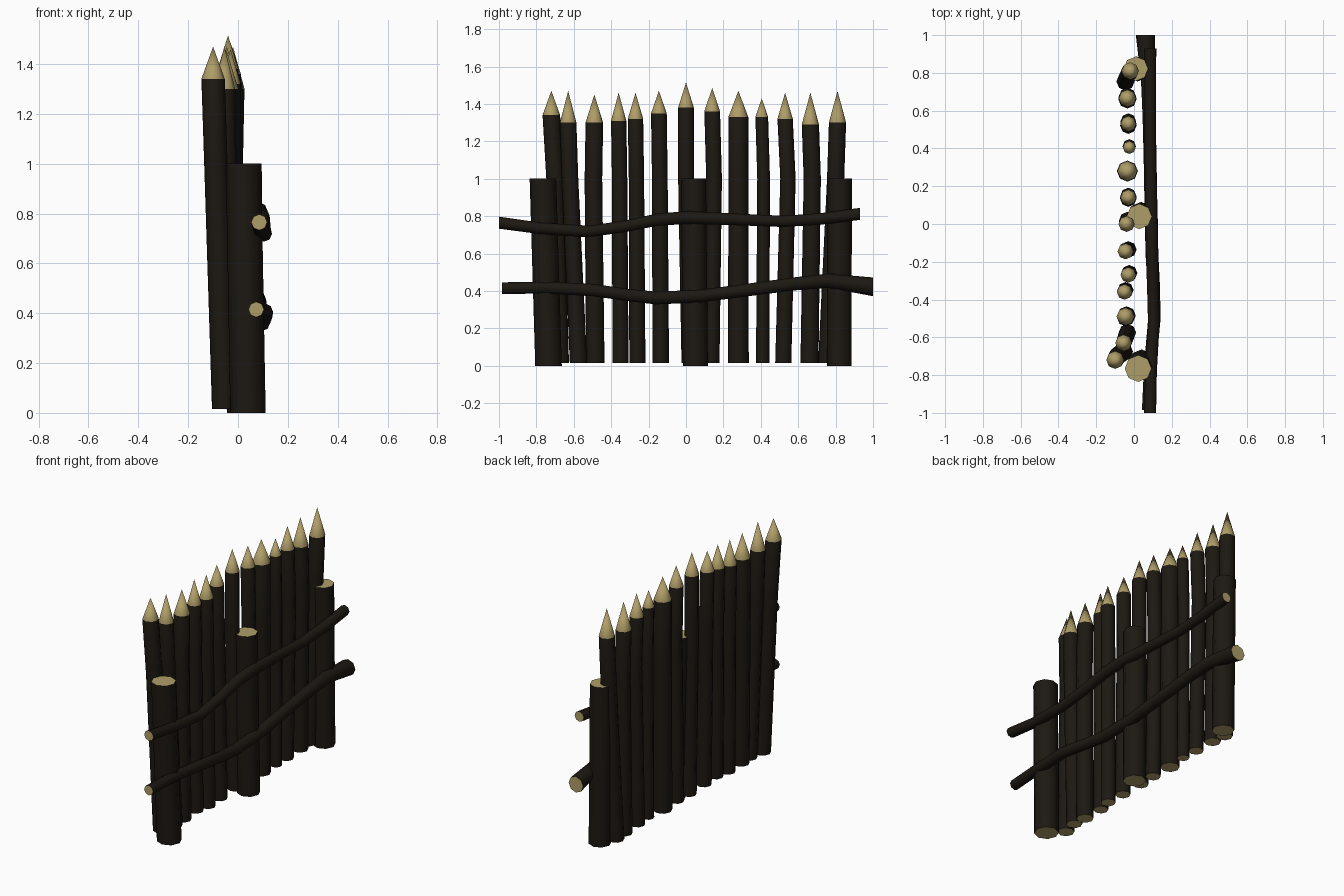
import bpy, bmesh, math
from mathutils import Vector


def material(name, rgb):
    m = bpy.data.materials.new(name)
    m.diffuse_color = (*rgb, 1)
    return m


BARK = material("bark", (0.012, 0.009, 0.006))
WOOD = material("cut_wood", (0.43, 0.34, 0.14))


def log(name, rings, u, v, tip=None, sides=8):
    """Skin a log through rings (x, y, z, radius) lying in the u-v plane."""
    bm = bmesh.new()
    loops = []
    for x, y, z, r in rings:
        loops.append([bm.verts.new(Vector((x, y, z))
                      + Vector(u) * r * math.cos(a) + Vector(v) * r * math.sin(a))
                      for a in (2 * math.pi * i / sides for i in range(sides))])
    for a, b in zip(loops, loops[1:]):
        for i in range(sides):
            j = (i + 1) % sides
            bm.faces.new((a[i], a[j], b[j], b[i]))
    cut = [bm.faces.new(loops[0][::-1])]
    if tip:
        apex = bm.verts.new(tip)
        top = loops[-1]
        cut += [bm.faces.new((top[i], top[(i + 1) % sides], apex)) for i in range(sides)]
    else:
        cut.append(bm.faces.new(loops[-1]))
    for f in cut:
        f.material_index = 1
    bmesh.ops.recalc_face_normals(bm, faces=bm.faces)
    me = bpy.data.meshes.new(name)
    bm.to_mesh(me)
    bm.free()
    me.materials.append(BARK)
    me.materials.append(WOOD)
    ob = bpy.data.objects.new(name, me)
    bpy.context.collection.objects.link(ob)
    bpy.ops.object.select_all(action='DESELECT')
    ob.select_set(True)
    bpy.context.view_layer.objects.active = ob
    bpy.ops.object.shade_smooth_by_angle(angle=math.radians(60))
    return ob


X, Y, Z = (1, 0, 0), (0, 1, 0), (0, 0, 1)

# Sharpened stakes: y bottom, y middle, y top, x bottom, x top, radius, shoulder z, tip z
STAKES = [
    (-.675, -.70, -.72, -.055, -.10, .047, 1.34, 1.47),
    (-.575, -.62, -.63, -.035, -.055, .044, 1.30, 1.47),
    (-.485, -.495, -.49, -.04, -.045, .047, 1.30, 1.45),
    (-.35, -.355, -.36, -.045, -.05, .041, 1.31, 1.46),
    (-.26, -.265, -.27, -.025, -.03, .041, 1.32, 1.46),
    (-.135, -.14, -.145, -.03, -.045, .042, 1.35, 1.47),
    (.02, .0, .0, -.035, -.04, .042, 1.38, 1.515),
    (.135, .15, .14, -.03, -.03, .042, 1.36, 1.485),
    (.28, .28, .28, -.035, -.035, .053, 1.33, 1.47),
    (.41, .415, .405, -.025, -.025, .034, 1.33, 1.43),
    (.52, .545, .53, -.03, -.03, .041, 1.32, 1.46),
    (.66, .675, .665, -.035, -.035, .046, 1.29, 1.46),
    (.755, .80, .81, -.045, -.02, .046, 1.30, 1.47),
]
for n, (yb, ym, yt, xb, xt, r, zs, zt) in enumerate(STAKES, 1):
    xm = xb + (xt - xb) * 0.75
    log(f"stake_{n:02d}",
        [(xb, yb, .015, r * 1.05), (xm, ym, 1.0, r), (xt, yt, zs, r)],
        X, Y, tip=(xt, yt, zt))

# Thick support posts: bottom (x, y), top (x, y), radius
POSTS = [((.04, -.735), (.022, -.765), .071),
         ((.038, .05), (.028, .04), .067),
         ((.02, .82), (.01, .822), .065)]
for n, ((xb, yb), (xt, yt), r) in enumerate(POSTS, 1):
    log(f"post_{n}", [(xb, yb, 0, r), (xt, yt, 1.0, r)], X, Y)

# Wavy cross rails, running along y
log("upper_rail", [
    (.085, -1, .765, .032), (.09, -.78, .735, .031), (.105, -.52, .718, .031),
    (.10, -.33, .745, .031), (.095, -.15, .782, .033), (.092, .02, .793, .034),
    (.088, .28, .782, .031), (.086, .52, .772, .030), (.086, .72, .785, .031),
    (.086, .93, .812, .032)], X, Z)
log("lower_rail", [
    (.073, -.985, .415, .031), (.085, -.75, .418, .032), (.108, -.5, .405, .033),
    (.104, -.32, .380, .033), (.095, -.16, .362, .034), (.09, .08, .373, .034),
    (.085, .35, .408, .034), (.08, .58, .438, .035), (.075, .76, .455, .038),
    (.06, 1, .422, .050)], X, Z)
